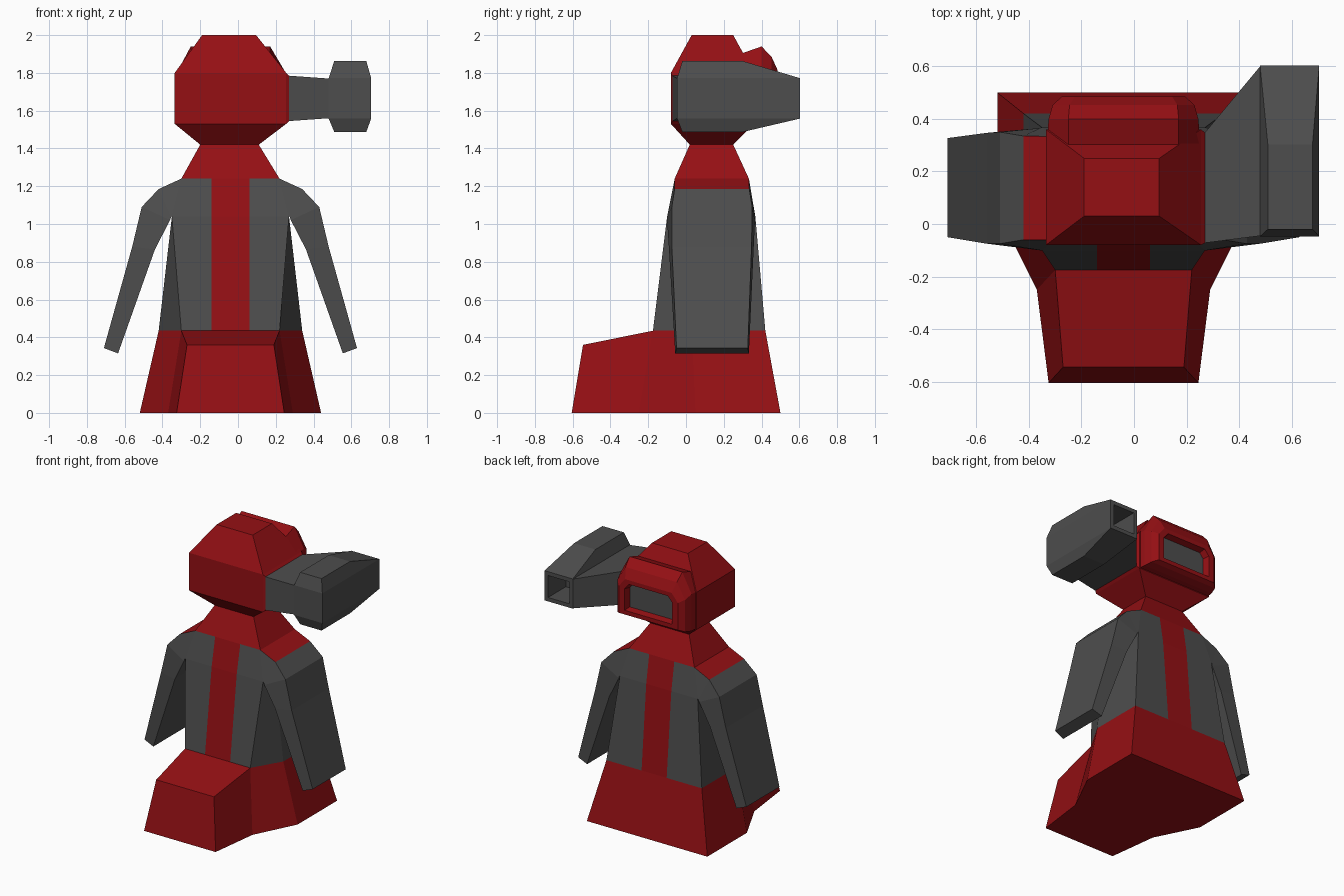
import bpy, bmesh

if "Cube" in bpy.data.objects:
    bpy.data.objects.remove(bpy.data.objects["Cube"])

CX = -0.04  # the body's own centre line


def material(name, color):
    m = bpy.data.materials.new(name)
    m.diffuse_color = color
    m.use_nodes = True
    m.node_tree.nodes["Principled BSDF"].inputs["Base Color"].default_value = m.diffuse_color
    return m


RED = material("red", (0.30, 0.005, 0.007, 1))
GREY = material("dark_grey", (0.075, 0.075, 0.075, 1))


def loft(name, rings, main, other=None, special=(), caps=(True, True), extra=()):
    """Skin rings of points; special holds (ring, side) quads in the other material."""
    bm = bmesh.new()
    vs = [[bm.verts.new(p) for p in r] for r in rings]
    n = len(rings[0])
    for i in range(len(vs) - 1):
        for j in range(n):
            k = (j + 1) % n
            f = bm.faces.new((vs[i][j], vs[i][k], vs[i + 1][k], vs[i + 1][j]))
            f.material_index = int((i, j) in special)
    if caps[0]:
        bm.faces.new(vs[0])
    if caps[1]:
        f = bm.faces.new(vs[-1])
        f.material_index = int("end" in special)
    for idx in extra:
        bm.faces.new([vs[-1][j] for j in idx])
    bmesh.ops.recalc_face_normals(bm, faces=bm.faces)
    me = bpy.data.meshes.new(name)
    bm.to_mesh(me)
    bm.free()
    me.materials.append(main)
    if other:
        me.materials.append(other)
    ob = bpy.data.objects.new(name, me)
    bpy.context.collection.objects.link(ob)
    return ob


def rect(cx, w, y0, y1, z):
    return [(cx - w, y0, z), (cx + w, y0, z), (cx + w, y1, z), (cx - w, y1, z)]


def mirrored(half):
    return [(CX + x, y, z) for x, y, z in half] + [(CX - x, y, z) for x, y, z in reversed(half)]


# Skirt with the protruding foot
loft("skirt", [
    mirrored([(.285, -.605, 0), (.33, -.25, 0), (.48, .05, 0), (.48, .5, 0)]),
    mirrored([(.23, -.545, .36), (.26, -.175, .435), (.38, .03, .435), (.38, .42, .435)]),
], RED, caps=(True, False), extra=[(0, 1, 6, 7), (1, 2, 3, 4, 5, 6)])


# Torso with flush stripes down the front and back
def torso_ring(z, wf, yf, wm, wb, yb):
    return mirrored([(.1, yf, z), (wf, yf, z), (wm, .03, z), (wb, yb, z), (.1, yb, z)])


loft("torso", [
    torso_ring(.435, .26, -.175, .38, .38, .42),
    torso_ring(1.04, .31, -.1, .31, .31, .367),
    torso_ring(1.24, .26, -.06, .26, .26, .333),
], GREY, RED, special={(i, j) for i in (0, 1) for j in (4, 9)})

# Arms: each section is outer x, z, y range, then inner x, z, y range
ARM = [
    (.26, 1.24, -.06, .333, .31, 1.04, -.1, .367),
    (.38, 1.185, -.06, .335, .315, 1.035, -.1, .367),
    (.47, 1.09, -.075, .35, .32, 1.02, -.1, .365),
    (.52, .88, -.075, .347, .4, .865, -.09, .358),
    (.67, .343, -.05, .327, .595, .315, -.057, .333),
]
for side, label in ((1, "right"), (-1, "left")):
    loft("arm_" + label, [
        [(CX + side * xo, a, zo), (CX + side * xo, b, zo),
         (CX + side * xi, d, zi), (CX + side * xi, c, zi)]
        for xo, zo, a, b, xi, zi, c, d in ARM
    ], GREY, RED, special={(0, 0)})

# Neck
loft("neck", [rect(CX, .26, -.06, .333, 1.24), rect(-.045, .155, .02, .25, 1.42)], RED)

# Head
loft("head", [
    rect(-.045, .155, .02, .25, 1.42),
    rect(CX, .295, -.08, .36, 1.53),
    rect(CX, .295, -.08, .36, 1.80),
    rect(-.047, .143, .03, .25, 2.0),
], RED)


# Visor frame with a recessed grey screen
def visor_ring(y, w, zb, zs, zt, wt):
    return mirrored([(w, y, zb), (w, y, zs), (wt, y, zt)])


loft("visor", [
    visor_ring(.30, .293, 1.535, 1.80, 1.905, .21),
    visor_ring(.40, .285, 1.535, 1.80, 1.94, .21),
    visor_ring(.453, .27, 1.545, 1.775, 1.885, .205),
    visor_ring(.485, .235, 1.56, 1.755, 1.815, .185),
    visor_ring(.485, .19, 1.59, 1.745, 1.785, .155),
    visor_ring(.44, .18, 1.60, 1.74, 1.775, .15),
], RED, GREY, special={"end"})


# Side mount and bracket holding the barrel
def side_ring(x, y0, y1, z0, z1):
    return [(x, y0, z0), (x, y1, z0), (x, y1, z1), (x, y0, z1)]


socket_end = side_ring(.27, -.072, .348, 1.545, 1.785)
loft("side_socket", [side_ring(.255, -.08, .36, 1.53, 1.80), socket_end], RED)
loft("barrel_bracket", [socket_end, side_ring(.48, -.045, .6, 1.56, 1.77)], GREY)


# Barrel: box with sloped caps above and below, hollow at the back end
def end_ring(y, x0, x1, z0, z1):
    return [(x0, y, z0), (x1, y, z0), (x1, y, z1), (x0, y, z1)]


loft("barrel", [
    end_ring(-.047, .48, .705, 1.558, 1.772),
    end_ring(.603, .48, .705, 1.558, 1.772),
    end_ring(.603, .508, .677, 1.586, 1.744),
    end_ring(.40, .508, .677, 1.586, 1.744),
], GREY)
for label, z0, z1 in (("top", 1.772, 1.862), ("bottom", 1.558, 1.488)):
    loft("barrel_" + label, [
        rect(.5925, .1125, -.047, .603, z0),
        rect(.5945, .085, -.02, .303, z1),
    ], GREY, caps=(False, True))
